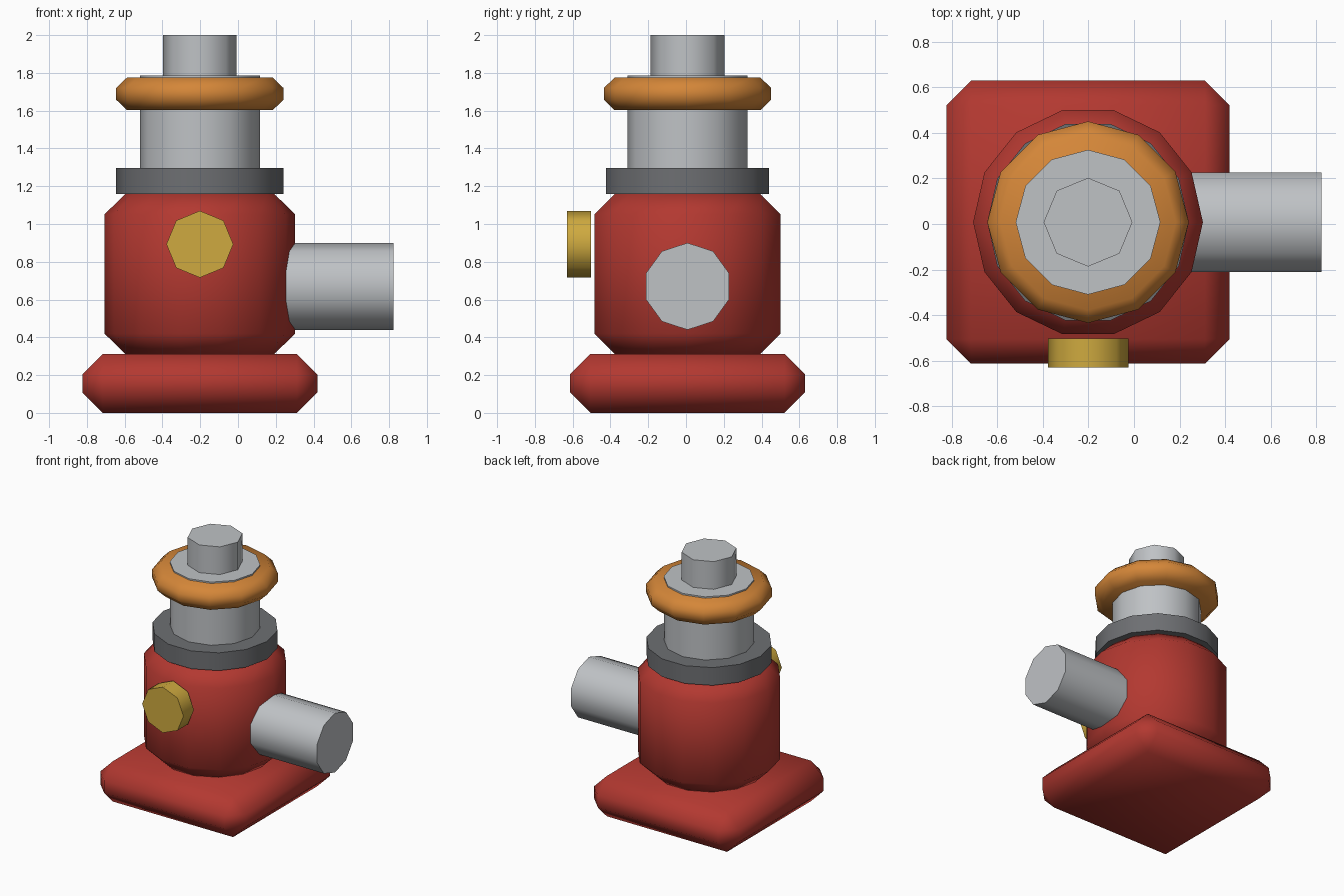
import bpy
import bmesh
from math import cos, sin, pi, radians
from mathutils import Matrix, Vector

default = bpy.data.objects.get("Cube")
if default:
    bpy.data.objects.remove(default, do_unlink=True)

CX, CY = -0.202, 0.008  # upright axis of the hydrant


def material(name, rgb):
    mat = bpy.data.materials.new(name)
    mat.use_nodes = True
    color = (*rgb, 1.0)
    mat.diffuse_color = color
    mat.node_tree.nodes["Principled BSDF"].inputs["Base Color"].default_value = color
    return mat


RED = material("red paint", (0.45, 0.04, 0.03))
STEEL = material("light steel", (0.52, 0.54, 0.56))
IRON = material("dark iron", (0.155, 0.16, 0.17))
ORANGE = material("orange paint", (0.66, 0.24, 0.04))
BRASS = material("yellow brass", (0.62, 0.40, 0.05))


def finish(bm, name, mat):
    bmesh.ops.recalc_face_normals(bm, faces=bm.faces)
    mesh = bpy.data.meshes.new(name)
    bm.to_mesh(mesh)
    bm.free()
    mesh.materials.append(mat)
    obj = bpy.data.objects.new(name, mesh)
    bpy.context.collection.objects.link(obj)
    bpy.ops.object.select_all(action='DESELECT')
    obj.select_set(True)
    bpy.context.view_layer.objects.active = obj
    bpy.ops.object.shade_smooth_by_angle(angle=radians(50))
    return obj


def chamfer(bm, edges, width):
    bmesh.ops.bevel(bm, geom=edges, offset=width, offset_type='OFFSET',
                    segments=1, profile=0.5, affect='EDGES')


def prism(name, mat, sides, radius, start, length, turn=None, rim=0.0):
    """Regular prism rising from start along local z, with optional chamfered rims."""
    bm = bmesh.new()
    ring = [bm.verts.new((radius * cos(2 * pi * i / sides),
                          radius * sin(2 * pi * i / sides), 0)) for i in range(sides)]
    cap = bm.faces.new(ring)
    grown = bmesh.ops.extrude_face_region(bm, geom=[cap], use_keep_orig=True)["geom"]
    bmesh.ops.translate(bm, vec=(0, 0, length),
                        verts=[g for g in grown if isinstance(g, bmesh.types.BMVert)])
    bmesh.ops.recalc_face_normals(bm, faces=bm.faces)
    if rim:
        rims = [e for e in bm.edges
                if abs(e.verts[0].co.z - e.verts[1].co.z) < 1e-5]
        chamfer(bm, rims, rim)
    placement = Matrix.Translation(Vector(start)) @ (turn or Matrix.Identity(4))
    bm.transform(placement)
    return finish(bm, name, mat)


def upright(name, mat, sides, radius, bottom, top, rim=0.0):
    return prism(name, mat, sides, radius, (CX, CY, bottom), top - bottom, rim=rim)


# Square foot with every edge chamfered
bm = bmesh.new()
bmesh.ops.create_cube(bm, size=1)
bmesh.ops.scale(bm, vec=(1.244, 1.244, 0.312), verts=bm.verts)
bmesh.ops.translate(bm, vec=(CX, CY, 0.156), verts=bm.verts)
chamfer(bm, bm.edges[:], 0.108)
finish(bm, "base_plate", RED)

# Upright stack
upright("barrel", RED, 14, 0.505, 0.312, 1.159, rim=0.108)
upright("collar", IRON, 14, 0.443, 1.159, 1.297)
upright("neck", STEEL, 12, 0.318, 1.25, 1.786)
upright("hand_ring", ORANGE, 12, 0.443, 1.603, 1.775, rim=0.055)
upright("top_stem", STEEL, 8, 0.195, 1.7, 2.0)

# Side outlet pipe and front cap
prism("outlet_pipe", STEEL, 10, 0.23, (0.1, CY, 0.67), 0.724,
      turn=Matrix.Rotation(pi / 2, 4, 'Y'))
prism("front_cap", BRASS, 8, 0.177, (CX, -0.503, 0.893), 0.127,
      turn=Matrix.Rotation(pi / 2, 4, 'X'))
